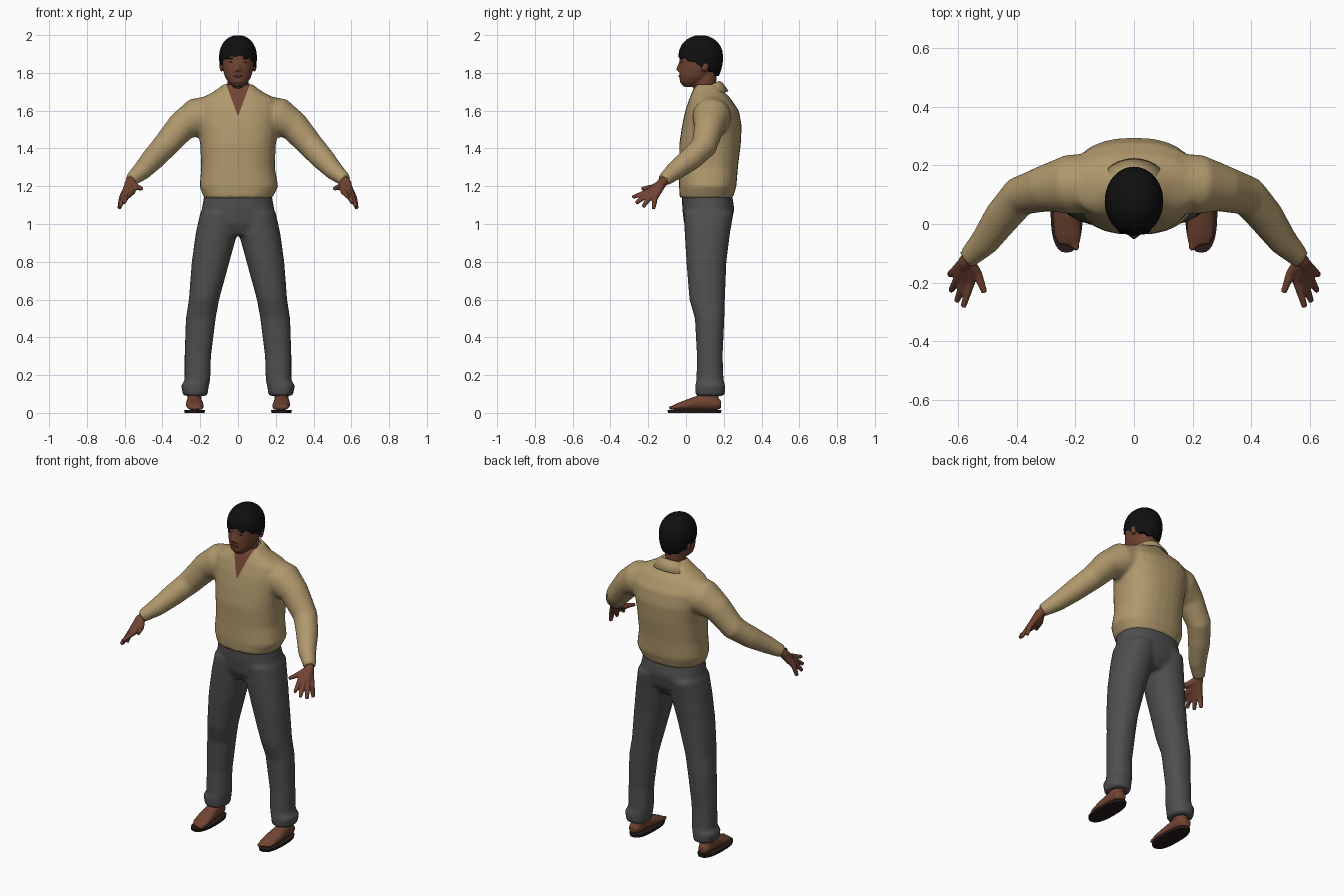
import bpy, bmesh
from math import sin, cos, pi, sqrt, radians
from mathutils import Vector, Matrix

cube = bpy.data.objects.get("Cube")
if cube:
    bpy.data.objects.remove(cube, do_unlink=True)


def material(name, r, g, b):
    m = bpy.data.materials.new(name)
    m.use_nodes = True
    m.diffuse_color = (r, g, b, 1)
    bsdf = m.node_tree.nodes["Principled BSDF"]
    bsdf.inputs["Base Color"].default_value = (r, g, b, 1)
    bsdf.inputs["Roughness"].default_value = 0.8
    return m


SKIN = material("brown skin", .165, .058, .032)
SHIRT = material("tan cloth", .43, .315, .15)
TROUSER = material("grey cloth", .078, .078, .08)
HAIR = material("black hair", .005, .005, .005)
SOLE = material("dark sole", .02, .011, .01)
LIPS = material("lip brown", .12, .033, .024)
EYES = material("dark eye", .025, .012, .009)


def loft(bm, rings, axis=None, power=2.0, side=1, n=28):
    """Skin a closed tube through rings of (x, y, z, radius, other radius)."""
    pts = [Vector((side * r[0], r[1], r[2])) for r in rings]
    loops = []
    for i, (p, r) in enumerate(zip(pts, rings)):
        if axis:
            t = Vector(axis)
            ref = Vector((0, 1, 0)) if t.z else Vector((0, 0, 1))
        else:
            t = (pts[min(i + 1, len(pts) - 1)] - pts[max(i - 1, 0)]).normalized()
            ref = Vector((1, 0, 0))
        u = ref.cross(t).normalized()
        v = t.cross(u)
        loop = []
        for k in range(n):
            c, s = cos(2 * pi * k / n), sin(2 * pi * k / n)
            c = abs(c) ** (2 / power) * (1 if c > 0 else -1)
            s = abs(s) ** (2 / power) * (1 if s > 0 else -1)
            loop.append(bm.verts.new(p + u * c * r[3] + v * s * r[-1]))
        loops.append(loop)
    for a, b in zip(loops, loops[1:]):
        for k in range(n):
            j = (k + 1) % n
            bm.faces.new((a[k], a[j], b[j], b[k]))
    bm.faces.new(loops[0])
    bm.faces.new(loops[-1])


def stack(bm, rows, **kw):
    """Horizontal rings given as (z, x, y, x radius, y radius)."""
    loft(bm, [(x, y, z, a, b) for z, x, y, a, b in rows], axis=(0, 0, 1), **kw)


def ball(bm, x, y, z, rx, ry, rz):
    mat = Matrix.Translation((x, y, z)) @ Matrix.Diagonal((rx, ry, rz, 1))
    bmesh.ops.create_uvsphere(bm, u_segments=16, v_segments=10, radius=1, matrix=mat)


def finish(name, bm, mat, voxel=0, smooth=4):
    """Make the object; with a voxel size its pieces blend into one skin."""
    bmesh.ops.recalc_face_normals(bm, faces=bm.faces[:])
    me = bpy.data.meshes.new(name)
    bm.to_mesh(me)
    bm.free()
    ob = bpy.data.objects.new(name, me)
    bpy.context.collection.objects.link(ob)
    if voxel:
        mod = ob.modifiers.new("blend", 'REMESH')
        mod.mode, mod.voxel_size = 'VOXEL', voxel
        mod = ob.modifiers.new("soften", 'SMOOTH')
        mod.factor, mod.iterations = .5, smooth
        bpy.context.view_layer.update()
        graph = bpy.context.evaluated_depsgraph_get()
        ob.data = bpy.data.meshes.new_from_object(ob.evaluated_get(graph))
        ob.modifiers.clear()
    ob.data.materials.clear()
    ob.data.materials.append(mat)
    ob.data.polygons.foreach_set("use_smooth", [True] * len(ob.data.polygons))
    ob.data.set_sharp_from_angle(angle=radians(50))
    return ob


# Trousers: pelvis and two legs with rolled cuffs
bm = bmesh.new()
stack(bm, [(1.19, 0, .108, .172, .13), (1.08, 0, .118, .192, .138),
           (1.0, 0, .115, .205, .125), (.94, 0, .112, .15, .09)], power=2.3)
for s in (1, -1):
    stack(bm, [(1.06, .1, .12, .1, .132), (.95, .114, .113, .11, .12),
               (.8, .145, .108, .1, .106), (.6, .18, .112, .08, .094),
               (.5, .197, .125, .079, .078), (.3, .213, .126, .07, .068),
               (.17, .215, .127, .068, .072), (.145, .228, .128, .074, .08),
               (.09, .226, .128, .064, .078)], power=2.2, side=s)
finish("trousers", bm, TROUSER, .011)

# Shirt: bloused body with sleeves
bm = bmesh.new()
stack(bm, [(1.135, 0, .107, .18, .14), (1.2, .005, .115, .208, .152),
           (1.3, 0, .12, .195, .155), (1.42, 0, .127, .2, .163),
           (1.52, 0, .137, .215, .158), (1.6, 0, .138, .225, .142),
           (1.66, 0, .128, .205, .112), (1.7, 0, .118, .13, .085),
           (1.74, 0, .112, .075, .062)], power=2.4)
for s in (1, -1):
    loft(bm, [(.14, .14, 1.58, .1), (.22, .135, 1.565, .102), (.3, .122, 1.515, .08),
              (.39, .095, 1.41, .068), (.45, .025, 1.345, .062),
              (.51, -.06, 1.28, .05), (.568, -.118, 1.232, .035)], side=s)
shirt = finish("shirt", bm, SHIRT, .011)

# Open neckline: cut a V into the shirt front and show skin there
shirt.data.materials.append(SKIN)
bm = bmesh.new()
bm.from_mesh(shirt.data)
for s in (1, -1):
    bmesh.ops.bisect_plane(bm, geom=bm.verts[:] + bm.edges[:] + bm.faces[:],
                           plane_co=(0, 0, 1.57), plane_no=(s, 0, -.37))
for f in bm.faces:
    c = f.calc_center_median()
    if c.y < .1 and abs(c.x) < .37 * (c.z - 1.57):
        f.material_index = 1
bm.to_mesh(shirt.data)
bm.free()

# Collar folded round the neck, open at the front
bm = bmesh.new()
rows = []
for k in range(25):
    a = radians(-142 + 284 * k / 24)
    f = (1 - cos(a)) / 2
    rows.append([bm.verts.new(p) for p in (
        (.068 * sin(a), .108 + .068 * cos(a), 1.758 - .06 * f),
        (.082 * sin(a), .108 + .084 * cos(a), 1.75 - .06 * f),
        (.125 * sin(a), .11 + .115 * cos(a), 1.705 - .055 * f))])
for a, b in zip(rows, rows[1:]):
    for i in range(2):
        bm.faces.new((a[i], a[i + 1], b[i + 1], b[i]))
collar = finish("collar", bm, SHIRT)
collar.modifiers.new("thickness", 'SOLIDIFY').thickness = .008

# Head with neck, nose and ears
bm = bmesh.new()
stack(bm, [(1.725, 0, .02, .025, .03), (1.75, 0, .03, .052, .062),
           (1.78, 0, .045, .07, .08), (1.82, 0, .06, .081, .096),
           (1.87, 0, .07, .087, .104), (1.92, 0, .075, .088, .108),
           (1.97, 0, .08, .06, .08)], power=2.15)
stack(bm, [(1.62, 0, .11, .06, .065), (1.72, 0, .1, .055, .058),
           (1.82, 0, .1, .06, .065)])
loft(bm, [(0, -.022, 1.87, .008), (0, -.036, 1.835, .01), (0, -.041, 1.812, .014)])
for s in (1, -1):
    ball(bm, s * .013, -.032, 1.811, .01, .012, .008)
    ball(bm, s * .087, .1, 1.835, .011, .02, .03)
finish("head", bm, SKIN, .006, 2)

# Facial details
bm = bmesh.new()
for s in (1, -1):
    ball(bm, s * .033, -.021, 1.858, .013, .008, .005)
finish("eyes", bm, EYES)
bm = bmesh.new()
for s in (1, -1):
    ball(bm, s * .036, -.022, 1.876, .021, .009, .004)
finish("eyebrows", bm, HAIR)
bm = bmesh.new()
ball(bm, 0, -.031, 1.783, .024, .008, .007)
finish("lips", bm, LIPS)

# Hair cap whose lower edge climbs from nape to fringe
bm = bmesh.new()
rows, n, steps = [], 48, 12
for i in range(-1, steps):
    row = []
    for k in range(n):
        a = 2 * pi * k / n
        low = 1.788 + .05 * (1 - cos(a)) + .005 * sin(11 * a)
        z = low + (2.0 - low) * sin(pi / 2 * max(i, 0) / steps)
        if z > 1.88:
            r = sqrt(max(0, 1 - ((z - 1.88) / .12) ** 2.3))
        else:
            r = 1 - .2 * ((1.88 - z) / .1) ** 2
        r *= .8 if i < 0 else 1
        row.append(bm.verts.new((.1 * r * sin(a), .078 + .118 * r * cos(a), z)))
    rows.append(row)
for a, b in zip(rows, rows[1:]):
    for k in range(n):
        j = (k + 1) % n
        bm.faces.new((a[k], a[j], b[j], b[k]))
bm.faces.new(rows[-1])
finish("hair", bm, HAIR)

# Hands: each finger runs from wrist to knuckle to tip; the bases merge as a palm
fingers = [((.535, -.17, 1.195), (.51, -.235, 1.187)),
           ((.558, -.198, 1.172), (.583, -.283, 1.142)),
           ((.582, -.203, 1.158), (.606, -.265, 1.11)),
           ((.602, -.19, 1.145), (.626, -.228, 1.09)),
           ((.615, -.165, 1.138), (.63, -.172, 1.08))]
for s, name in ((1, "left_hand"), (-1, "right_hand")):
    bm = bmesh.new()
    loft(bm, [(.55, -.1, 1.245, .026), (.575, -.13, 1.215, .026),
              (.59, -.175, 1.167, .02)], side=s)
    for knuckle, tip in fingers:
        loft(bm, [(.57, -.125, 1.218, .024), (*knuckle, .0165), (*tip, .01)],
             side=s, n=14)
    finish(name, bm, SKIN, .005, 2)

# Feet with toes, each on a flat sole
for s, name in ((1, "left"), (-1, "right")):
    bm = bmesh.new()
    loft(bm, [(.235, .185, .045, .022, .022), (.234, .16, .048, .036, .034),
              (.232, .09, .058, .04, .044), (.23, .02, .045, .047, .032),
              (.226, -.04, .034, .046, .02), (.222, -.07, .028, .036, .012)],
         axis=(0, 1, 0), side=s)
    stack(bm, [(.04, .232, .125, .038, .05), (.13, .228, .125, .038, .045)], side=s)
    for k in range(5):
        ball(bm, s * (.197 + .015 * k), -.073 + .008 * k, .027,
             .011 - .001 * k, .02, .011 - .0008 * k)
    finish(name + "_foot", bm, SKIN, .006, 2)
    bm = bmesh.new()
    stack(bm, [(0, .23, .045, .053, .14), (.016, .23, .045, .055, .143)],
          power=2.5, side=s)
    finish(name + "_sole", bm, SOLE)
